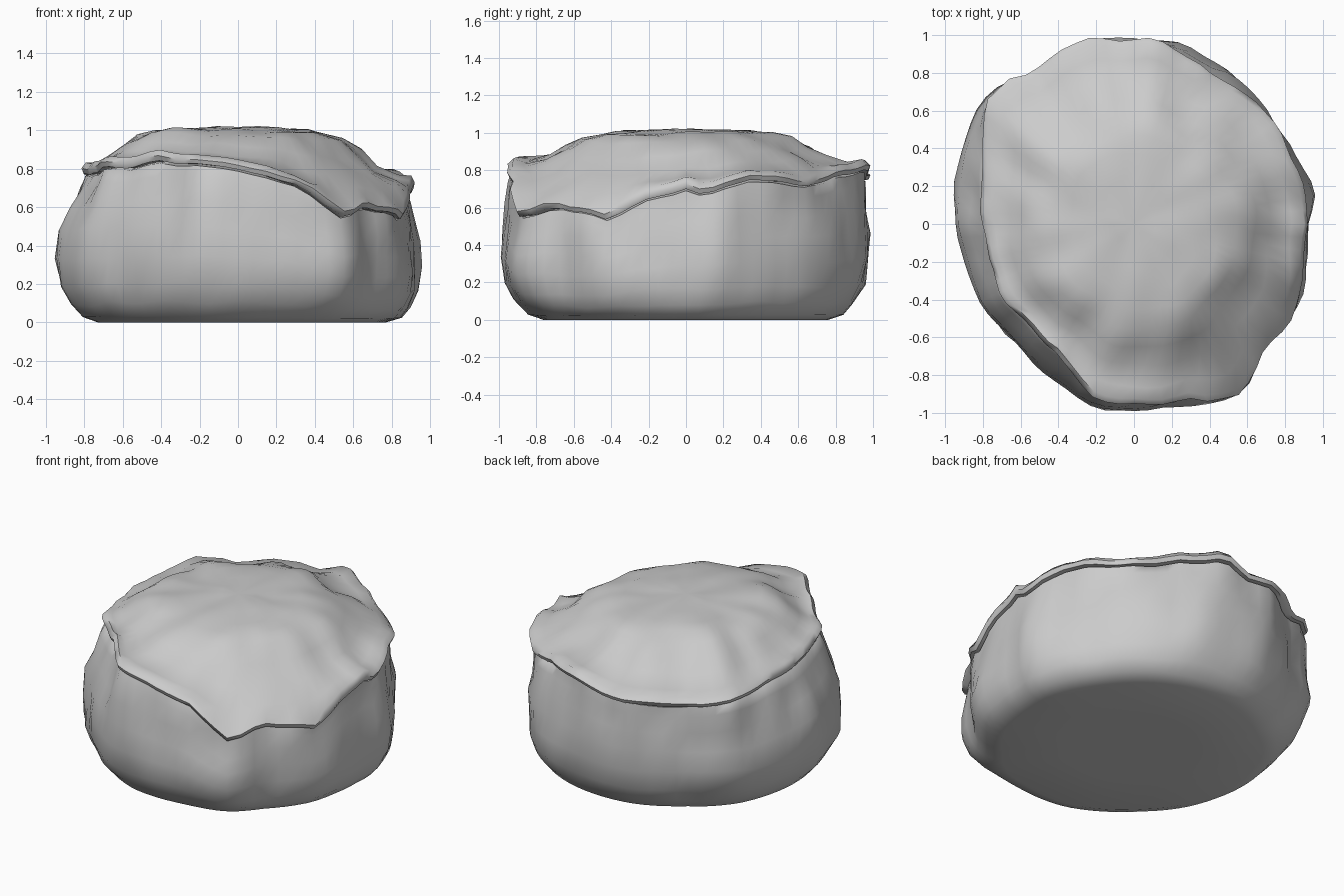
import bpy, bmesh, math
from mathutils import Vector, noise

if "Cube" in bpy.data.objects:
    bpy.data.objects.remove(bpy.data.objects["Cube"])

N = 80  # columns around the stone

# Plan outline of the stone body at its widest (x, y)
BODY = [(.96, .14), (.76, .5), (.65, .67), (.5, .83), (.25, .95), (-.05, .99), (-.25, .97),
        (-.55, .78), (-.7, .73), (-.87, .58), (-.95, .3), (-.97, .05), (-.92, -.2),
        (-.83, -.45), (-.62, -.66), (-.42, -.86), (-.2, -.99), (.2, -.97), (.5, -.94),
        (.59, -.88), (.69, -.68), (.89, -.4), (.91, -.2), (.93, 0)]

# Rim of the covering layer (x, y, z)
RIM = [(.91, .1, .67), (.82, .35, .75), (.65, .65, .72), (.4, .8, .77), (.12, .96, .8),
       (-.1, .97, .75), (-.23, .98, .75), (-.55, .78, .73), (-.65, .77, .75), (-.77, .67, .77),
       (-.79, .3, .77), (-.8, 0, .78), (-.78, -.1, .78), (-.7, -.35, .8), (-.4, -.67, .84),
       (-.2, -.92, .82), (0, -.95, .8), (.3, -.93, .73), (.57, -.9, .55), (.66, -.7, .61),
       (.87, -.43, .55), (.9, -.2, .66), (.92, 0, .71)]


def sample(points, angle):
    """Point on a star-shaped outline in the given direction: radius and height."""
    pts = sorted((math.atan2(p[1], p[0]) % math.tau, math.hypot(p[0], p[1]),
                  p[2] if len(p) > 2 else 0) for p in points)
    pts = [(pts[-1][0] - math.tau, *pts[-1][1:])] + pts + [(pts[0][0] + math.tau, *pts[0][1:])]
    for a, b in zip(pts, pts[1:]):
        if a[0] <= angle <= b[0]:
            t = (angle - a[0]) / (b[0] - a[0])
            return a[1] + (b[1] - a[1]) * t, a[2] + (b[2] - a[2]) * t


def loft(name, rings, bumps):
    """Skin a stack of (radius, height) rings and close both ends with a fan."""
    bm = bmesh.new()
    rows = []
    for ring in rings:
        row = []
        for i, (r, z) in enumerate(ring):
            a = math.tau * i / N
            p = Vector((r * math.cos(a), r * math.sin(a), z))
            if z > .05:
                n = noise.noise(p * 5) * bumps
                p += Vector((math.cos(a) * n, math.sin(a) * n, n * .8))
            row.append(bm.verts.new(p))
        rows.append(row)
    for lo, hi in zip(rows, rows[1:]):
        for i in range(N):
            j = (i + 1) % N
            bm.faces.new((lo[i], lo[j], hi[j], hi[i]))
    for row, flip in ((rows[0], True), (rows[-1], False)):
        mid = bm.verts.new((0, 0, sum(v.co.z for v in row) / N))
        for i in range(N):
            a, b = row[i], row[(i + 1) % N]
            bm.faces.new((b, a, mid) if flip else (a, b, mid))
    bmesh.ops.recalc_face_normals(bm, faces=bm.faces)
    me = bpy.data.meshes.new(name)
    bm.to_mesh(me)
    bm.free()
    ob = bpy.data.objects.new(name, me)
    bpy.context.collection.objects.link(ob)
    bpy.context.view_layer.objects.active = ob
    ob.select_set(True)
    bpy.ops.object.shade_smooth_by_angle(angle=math.radians(60))
    ob.select_set(False)
    return ob


angles = [math.tau * i / N for i in range(N)]
body = [sample(BODY, a)[0] for a in angles]
rim = [sample(RIM, a) for a in angles]
# Rounder outline of the foot, and the rim height evened out for the dome
foot = [.35 * r + .65 * .93 + .03 * math.cos(a) for r, a in zip(body, angles)]
even = [sum(rim[(i + k) % N][1] for k in range(-8, 9)) / 17 for i in range(N)]

# Stone body: flat base, bulging sides, leaning in to meet the rim
rings = [[(r * s, 0) for r in foot] for s in (.4, .8)]
for s, t, w in ((.885, .035, 1), (.94, .12, .8), (.98, .24, .4), (1, .42, .1), (1, .6, 0),
                (1, .76, 0), (1, .9, 0), (1, .98, 0)):
    ring = []
    for r, f, (c, z) in zip(body, foot, rim):
        lean = (r - c * .97) * max(0, (t - .2) / .8) ** 1.9
        ring.append(((f * w + r * (1 - w)) * s - lean, z * t))
    rings.append(ring)
rings.append([(c * .8, z + .02) for c, z in rim])
loft("stone_body", rings, .03)

# Draped cover: soft lip round the edge, low dome on top
rings = [[(c * .94, z) for c, z in rim],
         [(c * .99, z - .005) for c, z in rim],
         [(c * 1.003, z + .02) for c, z in rim],
         [(c * .975, z + .05) for c, z in rim]]
for f, h in ((.91, .22), (.8, .4), (.7, .61), (.6, .81), (.5, .92), (.4, .96), (.25, .985), (.12, 1)):
    k = min(1, (1 - f) * 3)
    ring = []
    for (c, z), e in zip(rim, even):
        base = z + (e - z) * k
        ring.append(((c + (.9 - c) * k * .6) * f, base + (1.015 - base) * h))
    rings.append(ring)
loft("draped_cover", rings, .03)
